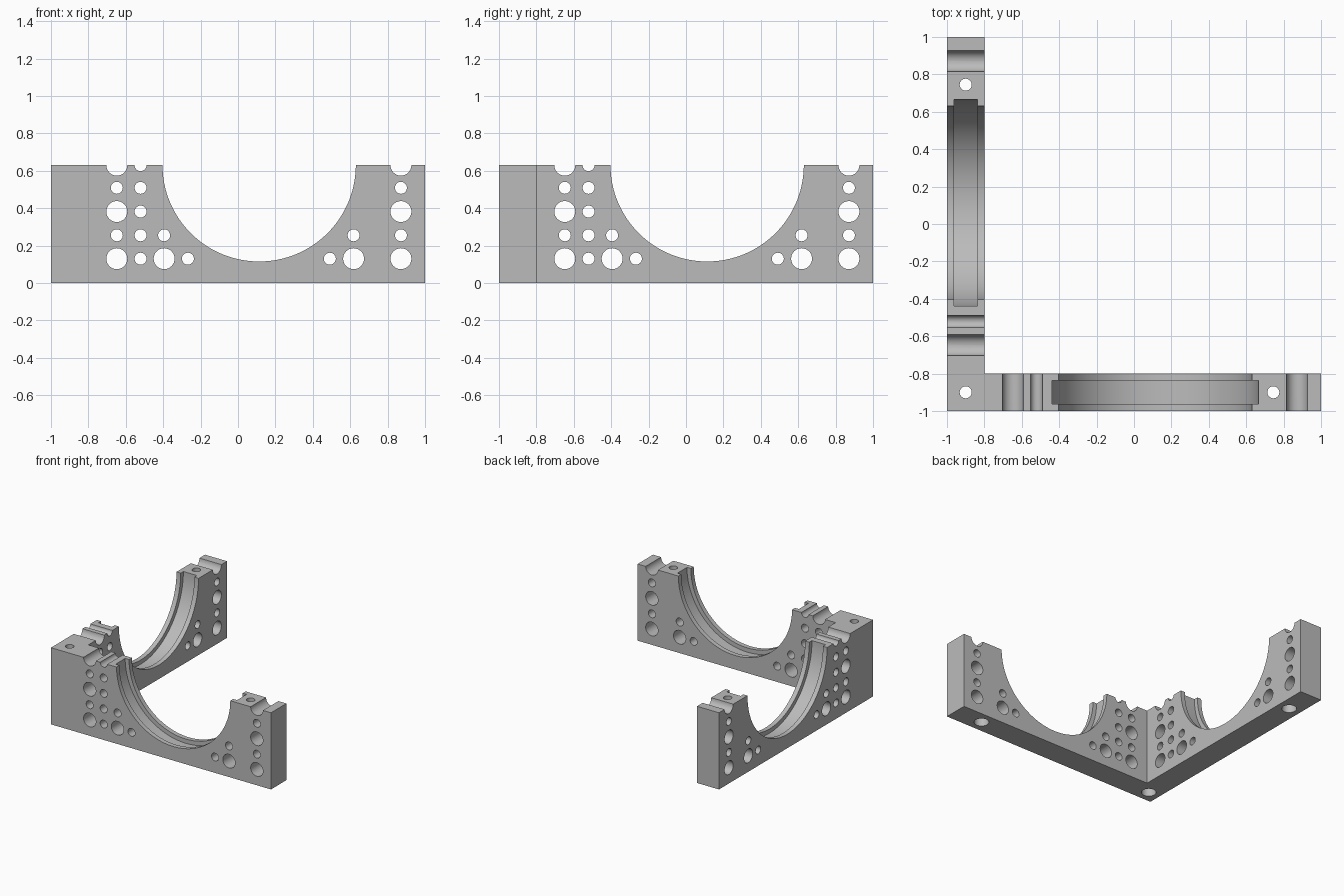
import bpy
import bmesh
from math import pi, cos, sin, radians
from mathutils import Matrix, Vector

default = bpy.data.objects.get("Cube")
if default:
    bpy.data.objects.remove(default)

HEIGHT = 0.63
INNER = -0.8            # inner face of both arms
MID = -0.9              # centre line of both arms
BIG, SMALL = 0.056, 0.032

grey = bpy.data.materials.new("plain grey")
grey.use_nodes = True
colour = (0.5, 0.5, 0.5, 1)
grey.diffuse_color = colour
grey.node_tree.nodes["Principled BSDF"].inputs["Base Color"].default_value = colour


def make_object(name, bm):
    bmesh.ops.recalc_face_normals(bm, faces=bm.faces)
    mesh = bpy.data.meshes.new(name)
    bm.to_mesh(mesh)
    bm.free()
    mesh.materials.append(grey)
    obj = bpy.data.objects.new(name, mesh)
    bpy.context.collection.objects.link(obj)
    return obj


def add_turned(bm, profile, matrix, sides):
    """Closed turned solid: profile is (radius, distance along local z)."""
    rings = []
    for r, d in profile:
        angles = [2 * pi * i / sides for i in range(sides)]
        rings.append([bm.verts.new(matrix @ Vector((r * cos(a), r * sin(a), d)))
                      for a in angles])
    for low, high in zip(rings, rings[1:]):
        for i in range(sides):
            j = (i + 1) % sides
            bm.faces.new((low[i], low[j], high[j], high[i]))
    bm.faces.new(rings[0][::-1])
    bm.faces.new(rings[-1])


# L-shaped body
bm = bmesh.new()
outline = [(-1, -1), (1, -1), (1, INNER), (INNER, INNER), (INNER, 1), (-1, 1)]
base = bm.faces.new([bm.verts.new((x, y, 0)) for x, y in outline])
top = bmesh.ops.extrude_face_region(bm, geom=[base])
bmesh.ops.translate(bm, vec=(0, 0, HEIGHT),
                    verts=[v for v in top["geom"] if isinstance(v, bmesh.types.BMVert)])
body = make_object("corner_bracket", bm)

# Cross holes on a regular grid: columns along the arm, rows up it
rows = [0.13, 0.255, 0.382, 0.509, HEIGHT]
columns = [
    (-0.648, [BIG, SMALL, BIG, SMALL, BIG]),
    (-0.521, [SMALL] * len(rows)),
    (-0.395, [BIG, SMALL]),
    (-0.268, [SMALL]),
    (0.491, [SMALL]),
    (0.618, [BIG, SMALL]),
    (0.871, [BIG, SMALL, BIG, SMALL, BIG]),
]

# Swapping x and y turns the front arm's cuts into the side arm's
swap = Matrix(((0, 1, 0, 0), (1, 0, 0, 0), (0, 0, 1, 0), (0, 0, 0, 1)))
lie_down = Matrix.Rotation(radians(90), 4, 'X')

bm = bmesh.new()
for arm in (Matrix.Identity(4), swap):
    for along, radii in columns:
        for z, r in zip(rows, radii):
            place = arm @ Matrix.Translation((along, MID, z)) @ lie_down
            add_turned(bm, [(r, -0.12), (r, 0.12)], place, 32)
    # Large half-round seat with a wider groove in the middle
    seat, groove, half = 0.517, 0.552, 0.062
    place = arm @ Matrix.Translation((0.113, MID, HEIGHT + 0.002)) @ lie_down
    add_turned(bm, [(seat, -0.12), (seat, -half), (groove, -half),
                    (groove, half), (seat, half), (seat, 0.12)], place, 128)

# Upright bolt holes, counterbored from below
for x, y in [(MID, MID), (0.745, MID), (MID, 0.745)]:
    add_turned(bm, [(BIG, -0.05), (BIG, 0.25), (SMALL, 0.25), (SMALL, HEIGHT + 0.05)],
               Matrix.Translation((x, y, 0)), 32)
cutter = make_object("hole_cutter", bm)
cutter.hide_render = True

# Cut everything at once, then drop the cutter
cut = body.modifiers.new("holes", 'BOOLEAN')
cut.operation = 'DIFFERENCE'
cut.solver = 'EXACT'
cut.object = cutter
bpy.ops.object.select_all(action='DESELECT')
body.select_set(True)
bpy.context.view_layer.objects.active = body
bpy.ops.object.modifier_apply(modifier=cut.name)
bpy.data.objects.remove(cutter)
bpy.ops.object.shade_smooth_by_angle(angle=radians(30))
